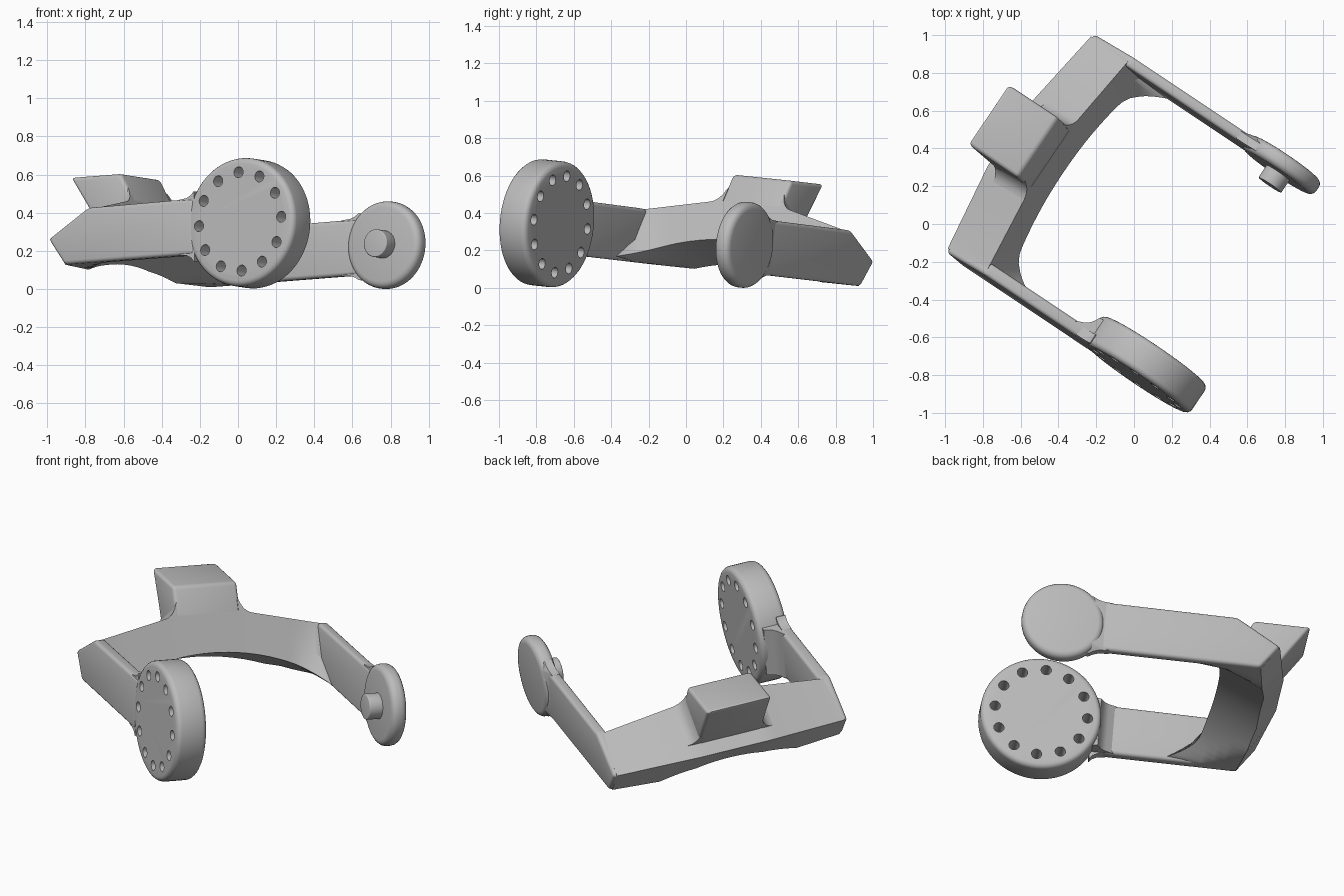
import bpy, bmesh, math
from mathutils import Matrix, Vector

if "Cube" in bpy.data.objects:
    bpy.data.objects.remove(bpy.data.objects["Cube"])

# Tilted frame: A along the arms, B across the bracket, C up from it
A = Vector((0.83, -0.554, 0.065)).normalized()
B = Vector((0.555, 0.827, -0.087))
B = (B - A * B.dot(A)).normalized()
C = A.cross(B)
FRAME = Matrix((A, B, C)).transposed().to_4x4()

grey = bpy.data.materials.new("light_grey")
grey.diffuse_color = (0.5, 0.5, 0.5, 1)
grey.use_nodes = True
grey.node_tree.nodes["Principled BSDF"].inputs["Base Color"].default_value = grey.diffuse_color


def finish(name, bm, bevel=0.0, cutter=None, angle=35):
    """Turn a bmesh into a placed, bevelled, smooth-shaded part."""
    bmesh.ops.recalc_face_normals(bm, faces=bm.faces)
    me = bpy.data.meshes.new(name)
    bm.to_mesh(me)
    bm.free()
    ob = bpy.data.objects.new(name, me)
    bpy.context.collection.objects.link(ob)
    me.materials.append(grey)
    ob.matrix_world = FRAME
    bpy.ops.object.select_all(action='DESELECT')
    bpy.context.view_layer.objects.active = ob
    ob.select_set(True)
    if bevel:
        m = ob.modifiers.new("round", 'BEVEL')
        m.width, m.segments = bevel, 4
        m.limit_method, m.angle_limit = 'ANGLE', math.radians(30)
        bpy.ops.object.modifier_apply(modifier=m.name)
    if cutter:
        m = ob.modifiers.new("holes", 'BOOLEAN')
        m.operation, m.solver, m.object = 'DIFFERENCE', 'EXACT', cutter
        bpy.ops.object.modifier_apply(modifier=m.name)
    bpy.ops.object.shade_smooth_by_angle(angle=math.radians(angle))
    return ob


def loft(stations):
    """Skin equal-length (a, c) sections placed at positions b."""
    bm = bmesh.new()
    rings = [[bm.verts.new((a, b, c)) for a, c in sec] for b, sec in stations]
    for r, q in zip(rings, rings[1:]):
        for i in range(len(r)):
            j = (i + 1) % len(r)
            bm.faces.new((r[i], r[j], q[j], q[i]))
    bm.faces.new(rings[0])
    bm.faces.new(rings[-1])
    return bm


def add_cylinder(bm, a, c, b0, b1, radius, sides):
    mat = Matrix.Translation((a, (b0 + b1) / 2, c)) @ Matrix.Rotation(math.pi / 2, 4, 'X')
    bmesh.ops.create_cone(bm, cap_ends=True, segments=sides, radius1=radius,
                          radius2=radius, depth=b1 - b0, matrix=mat)


def cylinder(*args):
    bm = bmesh.new()
    add_cylinder(bm, *args)
    return bm


# Side arms with pointed rear ends
def arm_section(end):
    return [(-0.73, 0.25), (-0.63, 0.11), (end, 0.11), (end, 0.405), (-0.48, 0.4)]


for name, b0, b1, end in (("front_arm", -0.7, -0.63, 0.19), ("back_arm", 0.64, 0.7, 0.42)):
    finish(name, loft([(b0, arm_section(end)), (b1, arm_section(end))]), 0.02)


# Rear bar: bowed outward, ridge rising to the middle, underside cut by a tilted arch
def bar_section(b):
    s = abs(b)
    out = min(0.5, max(0.0, 0.7 - s))
    sag = 1.16 - math.sqrt(1.16 ** 2 - s * s)

    def under(a):
        return max(0.11, 0.165 + 0.45 * (a + 0.71) - sag)

    ra, rc = -0.48 - 0.1 * out, 0.395 + 0.2 * min(0.46, max(0.0, 0.66 - s))
    ic = max(0.11, (0.165 + 0.45 * (ra + 0.42 * rc + 0.71) - sag) / 1.189)
    ia = ra + 0.42 * (rc - ic)
    ba = -0.63 - 0.13 * out
    floor = [(ba + (ia - ba) * t, under(ba + (ia - ba) * t)) for t in (0, 0.2, 0.4, 0.6, 0.8)]
    # fillet into the arm
    k = min(1.0, max(0.0, (s - 0.45) / 0.19))
    ia += 0.15 * k ** 2.5
    mid = ((ra + ia) / 2 - 0.04 * k ** 2, (rc + ic) / 2 - 0.04 * k ** 2)
    return [(-0.727 - 0.14 * out, 0.25 + 0.06 * out)] + floor + [(ia, ic), mid, (ra, rc)]


steps = [0.68, 0.64, 0.625, 0.61, 0.59, 0.57, 0.53, 0.49, 0.45, 0.41, 0.37, 0.34, 0.3, 0.25, 0.2, 0.15, 0.1, 0.05]
spans = [-s for s in steps] + [0] + steps[::-1]
finish("rear_bar", loft([(b, bar_section(b)) for b in spans]), angle=28)

# Raised block on the bar, its front face continuing the bar's inner slope
BLOCK = [(-0.928, 0.632), (-0.61, 0.632), (-0.532, 0.487), (-0.5, 0.405), (-0.72, 0.31), (-0.82, 0.47)]
finish("raised_block", loft([(-0.192, BLOCK), (0.192, BLOCK)]), 0.02)


# Rounded fillets between the block sides and the bar
def fillet_section(s, r=0.07):
    d = min(r, max(0.0, s - 0.188))
    h = r - math.sqrt(r * r - (r - d) ** 2)
    bar = bar_section(s)
    ra, rc = bar[-1]
    ta, tc = bar[0]
    t = 0.25                              # point where the block meets the rear slope
    pa, pc = ta + (ra - ta) * t, tc + (rc - tc) * t
    return [(pa - 0.6 * h, pc + h), (ra - 0.53 * h, rc + h), (ra, rc),
            (ra + 0.03, rc - 0.1), (pa + 0.05, pc - 0.03), (pa, pc - 0.004)]


for name, sign in (("front_fillet", -1), ("back_fillet", 1)):
    rows = [0.18, 0.19, 0.194, 0.2, 0.21, 0.222, 0.24, 0.258]
    finish(name, loft([(sign * s, fillet_section(s)) for s in rows]), angle=40)

# Flared neck between the front arm and the large disc
neck = [(-0.65, 0.04), (-0.63, 0.07), (-0.615, 0.105), (-0.595, 0.13), (-0.57, 0.145), (-0.55, 0.155)]
finish("disc_neck", loft([(b, [(a, 0.113), (0.19, 0.113), (0.19, 0.402), (a, 0.402)])
                          for b, a in neck]), angle=40)


# Flared edges where each arm widens into its disc, mirrored about mid height
def flare(points, end):
    top = points + [(end, points[-1][1])]
    return [(a, 0.2575 + h) for a, h in top] + [(a, 0.2575 - h) for a, h in top[::-1]]


front = flare([(0.1, 0.146), (0.145, 0.152), (0.172, 0.166), (0.188, 0.185)], 0.192)
finish("large_disc_flare", loft([(-0.695, front), (-0.64, front)]), angle=40)
back = flare([(0.22, 0.146), (0.275, 0.15), (0.305, 0.16), (0.33, 0.175)], 0.4)
back_far = flare([(0.32, 0.12), (0.34, 0.13), (0.355, 0.135), (0.37, 0.14)], 0.4)
finish("small_disc_flare", loft([(0.645, back), (0.69, back), (0.718, back_far)]), angle=40)

# Large disc with a ring of twelve holes
holes = bmesh.new()
for i in range(12):
    t = i * math.tau / 12 + 0.03
    add_cylinder(holes, 0.485 + 0.26 * math.cos(t), 0.264 + 0.26 * math.sin(t),
                 -0.8, -0.4, 0.029, 20)
cutter = finish("hole_cutter", holes)
cutter.hide_render = True
finish("large_disc", cylinder(0.485, 0.262, -0.7, -0.52, 0.338, 72), 0.03, cutter)
bpy.data.objects.remove(cutter)

# Small disc with its pin
finish("small_disc", cylinder(0.49, 0.258, 0.628, 0.72, 0.23, 64), 0.035)
finish("pin", cylinder(0.498, 0.258, 0.55, 0.66, 0.073, 40), 0.006)
